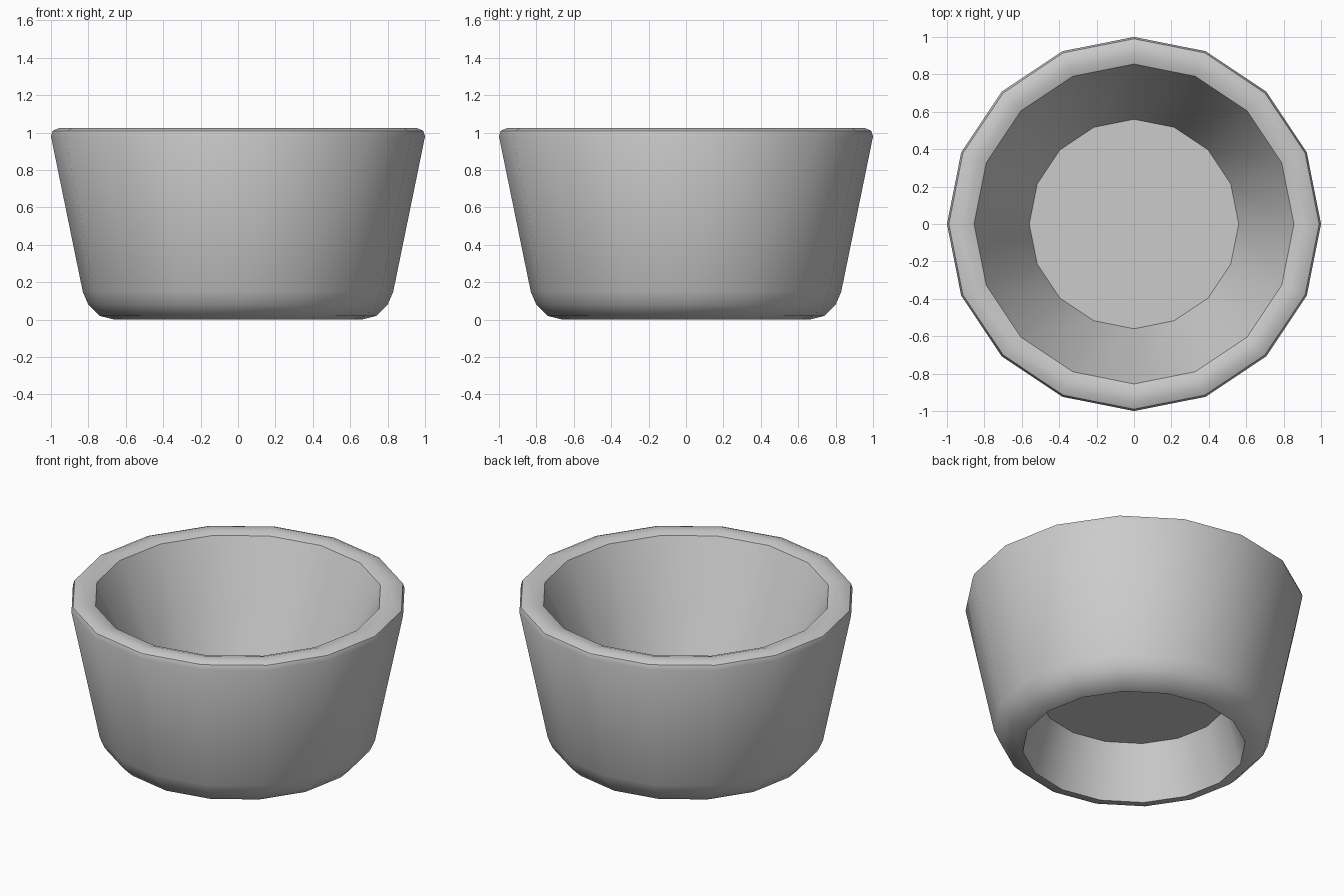
import bpy, bmesh, math

if "Cube" in bpy.data.objects:
    bpy.data.objects.remove(bpy.data.objects["Cube"])

SIDES = 16


def ring(bm, r, z):
    step = 2 * math.pi / SIDES
    return [bm.verts.new((r * math.cos(i * step), r * math.sin(i * step), z))
            for i in range(SIDES)]


def lathe(name, profile, smooth_angle):
    """Revolve an (r, z) profile; both ends are capped with a disc."""
    bm = bmesh.new()
    rings = [ring(bm, r, z) for r, z in profile]
    for a, b in zip(rings, rings[1:]):
        for i in range(SIDES):
            j = (i + 1) % SIDES
            bm.faces.new((a[i], a[j], b[j], b[i]))
    bm.faces.new(rings[0][::-1])
    bm.faces.new(rings[-1])
    bmesh.ops.recalc_face_normals(bm, faces=bm.faces)
    mesh = bpy.data.meshes.new(name)
    bm.to_mesh(mesh)
    bm.free()
    obj = bpy.data.objects.new(name, mesh)
    bpy.context.collection.objects.link(obj)
    bpy.context.view_layer.objects.active = obj
    obj.select_set(True)
    bpy.ops.object.shade_smooth_by_angle(angle=math.radians(smooth_angle))
    return obj


# Tapered pot: hollow foot, rounded base, flared wall, soft rim, inner bowl
lathe("pot", [
    (0.56, 0.345), (0.66, 0.0),                             # hollow foot
    (0.74, 0.02), (0.80, 0.08), (0.83, 0.15),               # rounded base
    (1.0, 0.98), (0.99, 1.01), (0.955, 1.025),              # wall and rim
    (0.90, 1.025), (0.855, 1.01),                           # rim top
    (0.56, 0.355),                                          # bowl to floor
], 35)
